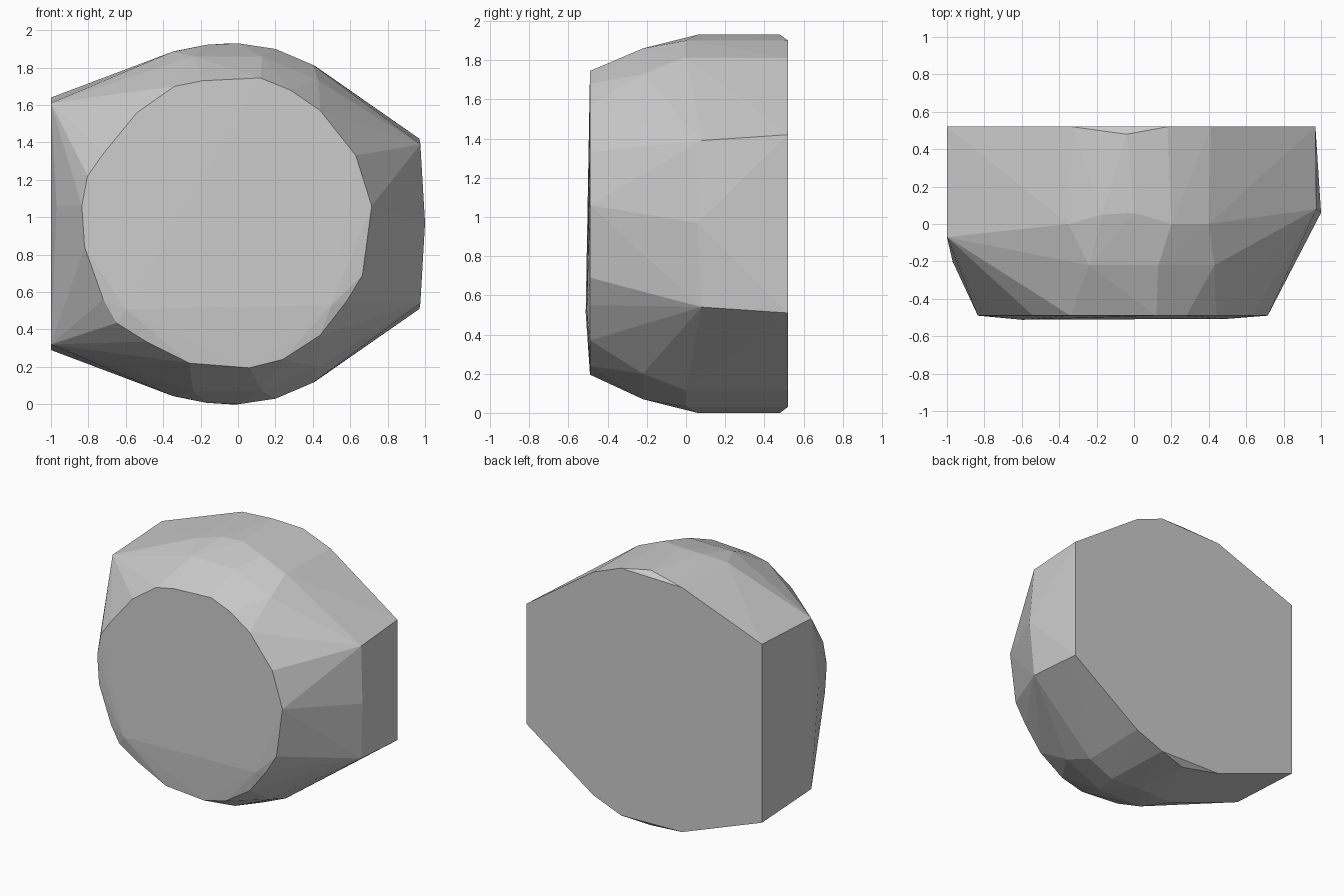
import bpy
import bmesh
from math import radians

default_cube = bpy.data.objects.get("Cube")
if default_cube:
    bpy.data.objects.remove(default_cube, do_unlink=True)

HEIGHT = 1.93
FRONT, WAIST, BACK = -0.49, -0.22, 0.52


def mirrored_vertically(points):
    """Return the upper points together with their reflections below mid height."""
    return points + [(x, y, HEIGHT - z) for x, y, z in points]


def section(outline, depth):
    """Place an x, z outline at one depth."""
    return [(x, depth, z) for x, z in outline]


def make_material(name, colour):
    material = bpy.data.materials.new(name)
    material.use_nodes = True
    material.diffuse_color = colour
    shader = next(node for node in material.node_tree.nodes
                  if node.type == 'BSDF_PRINCIPLED')
    shader.inputs["Base Color"].default_value = colour
    return material


def make_faceted_solid(name, points, material):
    """Wrap the sections in a convex skin and merge its flat faces."""
    bm = bmesh.new()
    for point in points:
        bm.verts.new(point)
    hull = bmesh.ops.convex_hull(bm, input=list(bm.verts))
    unused = {item for item in hull["geom_interior"] + hull["geom_unused"]
              if isinstance(item, bmesh.types.BMVert)}
    bmesh.ops.delete(bm, geom=list(unused), context='VERTS')
    bmesh.ops.dissolve_limit(bm, angle_limit=radians(0.3),
                             verts=list(bm.verts), edges=list(bm.edges))
    bmesh.ops.recalc_face_normals(bm, faces=list(bm.faces))
    mesh = bpy.data.meshes.new(name)
    bm.to_mesh(mesh)
    bm.free()
    mesh.materials.append(material)
    solid = bpy.data.objects.new(name, mesh)
    bpy.context.collection.objects.link(solid)
    return solid


# Rounded front rim, clockwise from the top
front_rim = section([
    (-.34, 1.7), (-.19, 1.73), (.12, 1.745), (.28, 1.68), (.44, 1.57),
    (.63, 1.33), (.715, 1.06), (.665, .69), (.58, .55), (.44, .37),
    (.24, .24), (.06, .195), (-.26, .22), (-.49, .335), (-.65, .435),
    (-.72, .56), (-.82, .84), (-.835, 1.06), (-.805, 1.22),
    (-.72, 1.34), (-.54, 1.56)], FRONT)

# Slight swell low on the front face
front_swell = [(-.6, -.512, .51), (.5, -.507, .53)]

# Curved band behind the rim
waist = mirrored_vertically(section(
    [(-.24, 1.86), (.13, 1.86), (.43, 1.73)], WAIST))

# Widest band, with the side corners
shoulder = mirrored_vertically([
    (-1, -.07, 1.61), (-.35, 0, 1.885), (-.17, .05, 1.922),
    (0, .06, HEIGHT), (.2, 0, 1.9), (.4, 0, 1.815),
    (.975, .08, 1.39)])
side_bulges = [(-.97, -.2, 1.06), (1, .06, .97)]

# Flat back with straight sides and small crown points
back_outline = mirrored_vertically(section([
    (-1, 1.64), (-.33, 1.89), (.18, 1.9), (.41, 1.81), (.97, 1.42)], BACK))
crown = mirrored_vertically([(-.04, .48, HEIGHT)])

grey = make_material("plain grey", (0.6, 0.6, 0.6, 1))
make_faceted_solid(
    "faceted_block",
    front_rim + front_swell + waist + shoulder + side_bulges
    + back_outline + crown, grey)
